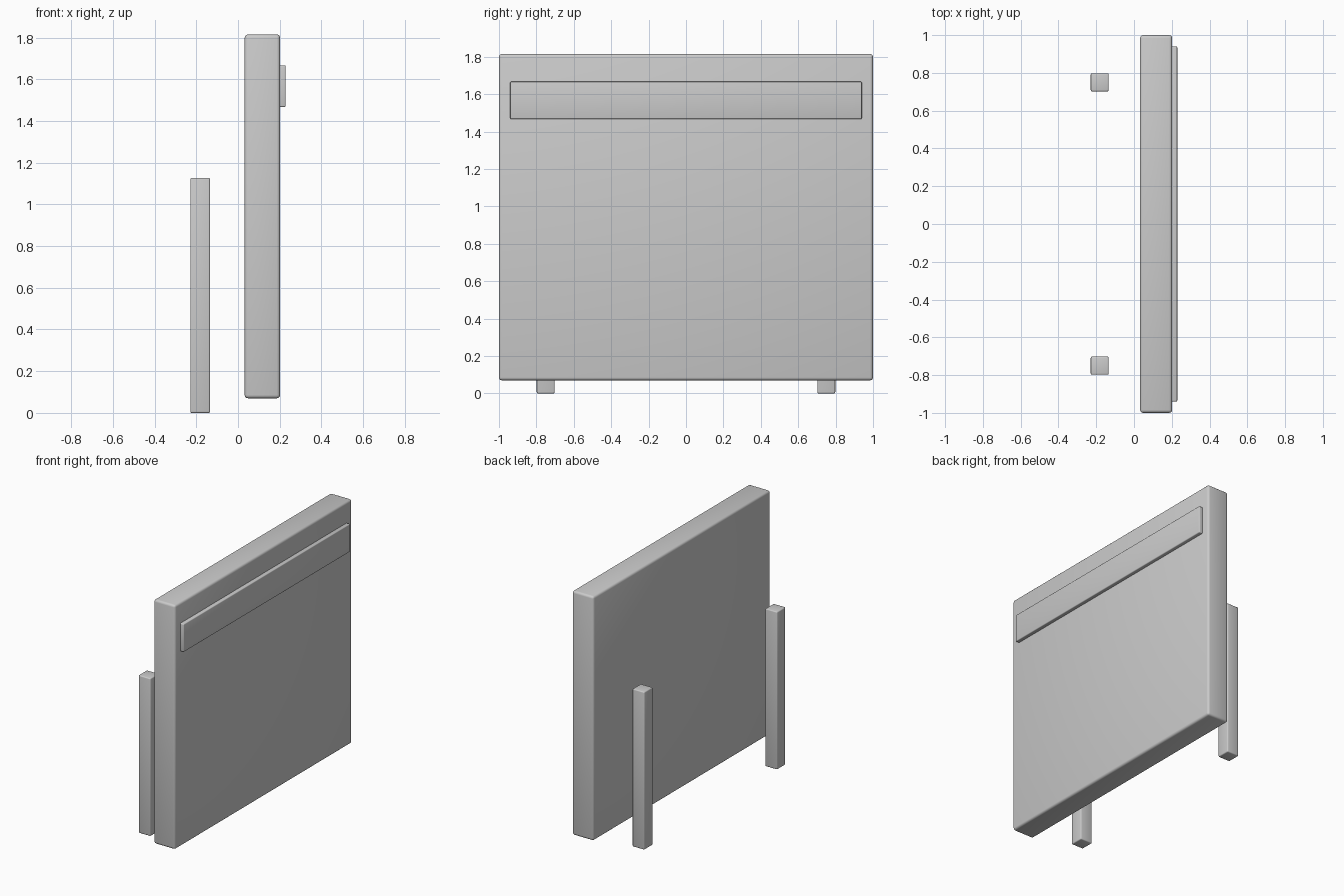
import bpy
import math

if "Cube" in bpy.data.objects:
    bpy.data.objects.remove(bpy.data.objects["Cube"])


def box(name, lo, hi, bevel, segments=3):
    """Rounded box between two opposite corners."""
    centre = [(a + b) / 2 for a, b in zip(lo, hi)]
    bpy.ops.mesh.primitive_cube_add(size=1, location=centre)
    ob = bpy.context.object
    ob.name = name
    ob.scale = [b - a for a, b in zip(lo, hi)]
    bpy.ops.object.transform_apply(location=False, rotation=False, scale=True)
    mod = ob.modifiers.new("rounded_edges", 'BEVEL')
    mod.width = bevel
    mod.segments = segments
    bpy.ops.object.modifier_apply(modifier=mod.name)
    bpy.ops.object.shade_smooth_by_angle(angle=math.radians(35))
    return ob


# Large upright board
box("board", (0.032, -1.0, 0.07), (0.202, 1.0, 1.815), 0.016)

# Raised strip across the upper part of the board
box("header_strip", (0.19, -0.94, 1.467), (0.229, 0.94, 1.667), 0.006)

# Two free-standing posts behind the board
for side, y in (("left", -0.75), ("right", 0.75)):
    box(f"{side}_post", (-0.229, y - 0.048, 0.0), (-0.134, y + 0.048, 1.127), 0.007)
